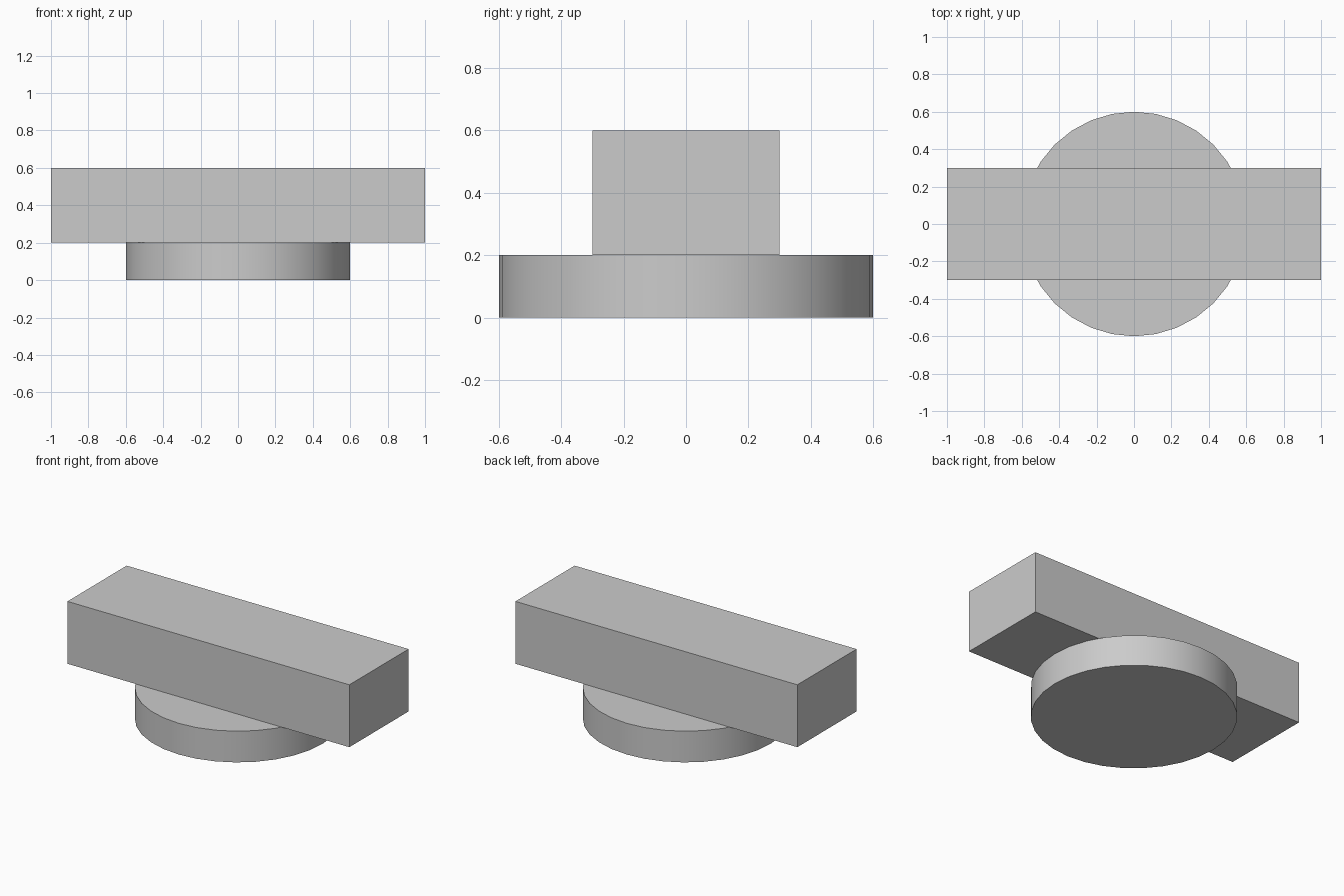
import bpy
import math

default_cube = bpy.data.objects.get("Cube")
if default_cube:
    bpy.data.objects.remove(default_cube, do_unlink=True)

# Single plain grey
GREY = (0.6, 0.6, 0.6, 1.0)
grey = bpy.data.materials.new("plain_grey")
grey.use_nodes = True
grey.diffuse_color = GREY
shader = next(n for n in grey.node_tree.nodes if n.type == 'BSDF_PRINCIPLED')
shader.inputs["Base Color"].default_value = GREY


def finish(name):
    """Name the new primitive, apply its scale and give it the grey."""
    obj = bpy.context.object
    obj.name = obj.data.name = name
    bpy.ops.object.transform_apply(location=False, rotation=False, scale=True)
    obj.data.materials.append(grey)
    return obj


# Round base disc
bpy.ops.mesh.primitive_cylinder_add(vertices=32, radius=0.6, depth=0.2,
                                    location=(0, 0, 0.1))
finish("round_base")
bpy.ops.object.shade_smooth_by_angle(angle=math.radians(30))

# Long block resting on the disc
bpy.ops.mesh.primitive_cube_add(size=1, location=(0, 0, 0.4))
bpy.context.object.scale = (2.0, 0.6, 0.4)
finish("top_block")
